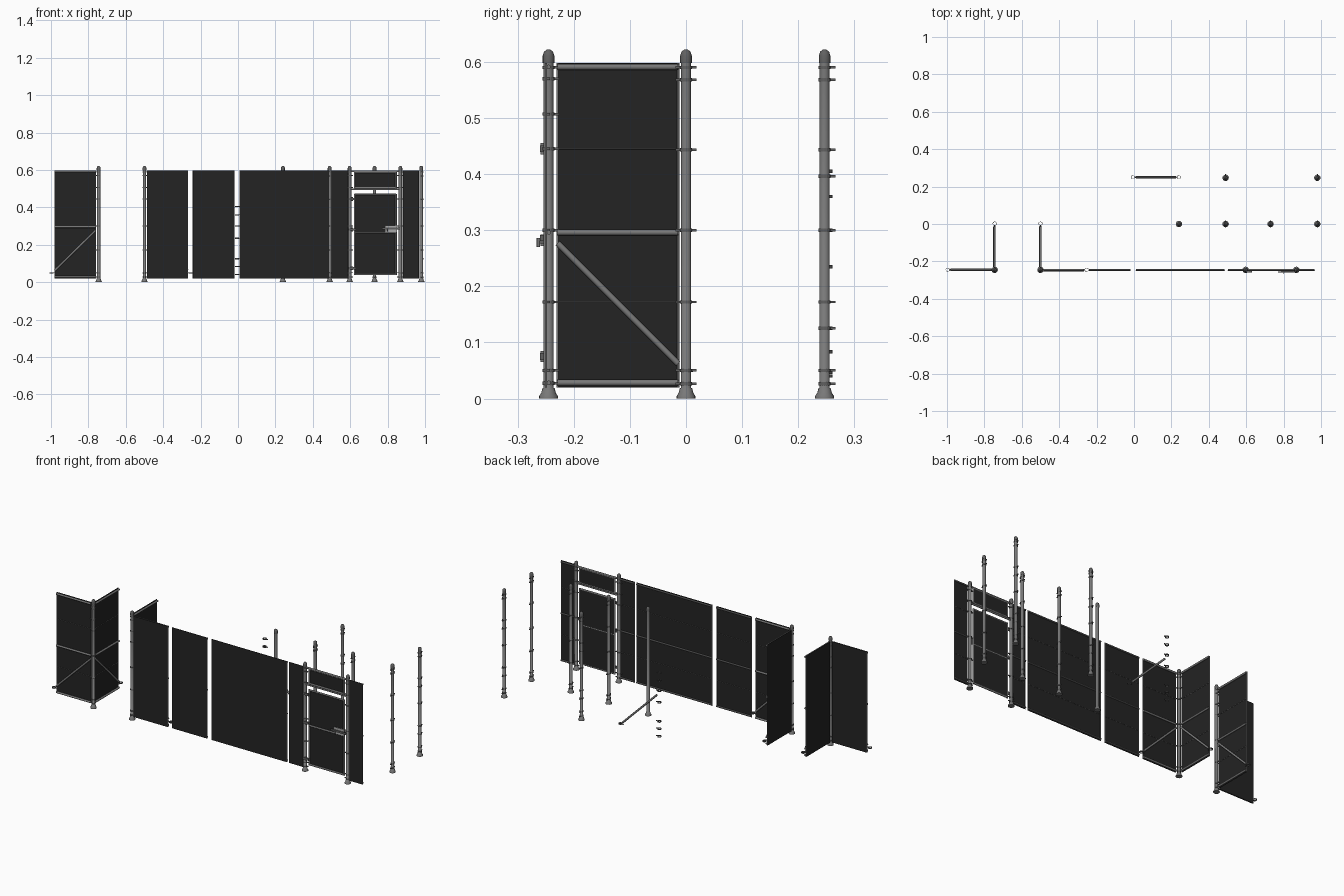
import bpy, bmesh
from math import cos, sin, tau
from mathutils import Vector

if "Cube" in bpy.data.objects:
    bpy.data.objects.remove(bpy.data.objects["Cube"])


def material(name, value):
    m = bpy.data.materials.new(name)
    m.use_nodes = True
    colour = (value, value, value, 1)
    m.diffuse_color = colour
    m.node_tree.nodes["Principled BSDF"].inputs["Base Color"].default_value = colour
    return m


STEEL = material("galvanised grey", 0.19)
DARK = material("dark mesh", 0.017)
FITTING = material("fitting grey", 0.12)
LIGHT = material("light latch grey", 0.4)
X, Y, Z = Vector((1, 0, 0)), Vector((0, 1, 0)), Vector((0, 0, 1))
FRONT = -0.245
TOP, MID, LOW = 0.591, 0.296, 0.028


def make(name, bm, mat, smooth=False):
    bmesh.ops.recalc_face_normals(bm, faces=bm.faces)
    for f in bm.faces:
        f.smooth = smooth and len(f.verts) == 4
    mesh = bpy.data.meshes.new(name)
    bm.to_mesh(mesh)
    bm.free()
    mesh.materials.append(mat)
    ob = bpy.data.objects.new(name, mesh)
    bpy.context.collection.objects.link(ob)
    return ob


def box(name, lo, hi, mat):
    bm = bmesh.new()
    bmesh.ops.create_cube(bm, size=1)
    lo, hi = Vector(lo), Vector(hi)
    for v in bm.verts:
        v.co = (lo + hi) / 2 + v.co * (hi - lo)
    return make(name, bm, mat)


def tube(name, p, q, r, mat=STEEL, sides=12):
    p, q = Vector(p), Vector(q)
    bm = bmesh.new()
    bmesh.ops.create_cone(bm, cap_ends=True, segments=sides, radius1=r, radius2=r,
                          depth=(q - p).length)
    turn = (q - p).to_track_quat('Z', 'Y')
    for v in bm.verts:
        v.co = turn @ v.co + (p + q) / 2
    return make(name, bm, mat, True)


def lathe(name, profile, at, mat, closed=False, sides=16):
    bm = bmesh.new()
    rings = [[bm.verts.new((at[0] + r * cos(tau * i / sides),
                            at[1] + r * sin(tau * i / sides), at[2] + z))
              for i in range(sides)] for r, z in profile]
    pairs = list(zip(rings, rings[1:]))
    if closed:
        pairs.append((rings[-1], rings[0]))
    else:
        bm.faces.new(rings[0])
        bm.faces.new(rings[-1])
    for a, b in pairs:
        for i in range(sides):
            j = (i + 1) % sides
            bm.faces.new((a[i], a[j], b[j], b[i]))
    return make(name, bm, mat, not closed)


# Clamp ring with a bolted tab pointing along a direction
def band(name, at, direction):
    lathe(name + "_ring", [(0.0085, -0.003), (0.0108, -0.003), (0.0108, 0.003), (0.0085, 0.003)],
          at, FITTING, True)
    c = Vector(at) + direction * 0.0135
    half = Vector((0.0025, 0.0025, 0.0022)) + Vector(abs(n) for n in direction) * 0.003
    box(name + "_tab", c - half, c + half, FITTING)


# Post with flared foot and domed cap
def post(name, x, y, directions, heights):
    lathe(name, [(0.017, 0), (0.017, 0.004), (0.013, 0.01), (0.011, 0.018), (0.009, 0.019),
                 (0.009, 0.6)], (x, y, 0), STEEL)
    lathe(name + "_cap", [(0.0103, 0.598), (0.0103, 0.611), (0.008, 0.618), (0.003, 0.622)],
          (x, y, 0), FITTING)
    for d in directions:
        for z in heights:
            band(name + "_band", (x, y, z), d)


# Mesh panel: origin, run direction, start and end along it, side the rails are on
def panel(name, origin, run, start, end, side, r=0.0055, brace=False):
    o = Vector(origin)
    a, b = o + run * start, o + run * end
    back = -side * (r + 0.0005)
    thin = -side * 0.002
    p, q = a + back + Z * 0.02, b + back + thin + Z * 0.598
    lo = [min(u, v) for u, v in zip(p, q)]
    hi = [max(u, v) for u, v in zip(p, q)]
    box(name + "_mesh", lo, hi, DARK)
    for z in (TOP, MID, LOW):
        tube(name + "_rail", a + Z * z, b + Z * z, r)
    for z in (0.445, 0.172):
        tube(name + "_wire", a + Z * z + back, b + Z * z + back, 0.0009, FITTING, 6)
    # Upright tension bars on the two edges
    for e in (a, b):
        tube(name + "_tension_bar", e + Z * 0.02 + back, e + Z * 0.598 + back, 0.002, STEEL, 8)
    if brace:
        tube(name + "_brace", a + Z * 0.277, b + Z * 0.062, r)
        band(name + "_brace_end", b + run * 0.016 + Z * 0.05, -run)


BANDS = (0.59, 0.57, 0.507, 0.445, 0.3, 0.172, 0.05, 0.027)

# Two braced corners
outer, inner = (-0.745, FRONT, 0), (-0.5, FRONT, 0)
panel("outer_corner_wing", outer, -X, 0.016, 0.235, -Y, brace=True)
panel("outer_corner_return", outer, Y, 0.016, 0.231, X, brace=True)
panel("inner_corner_wing", inner, X, 0.016, 0.231, Y, brace=True)
panel("inner_corner_return", inner, Y, 0.016, 0.231, X, brace=True)
post("outer_corner_post", *outer[:2], (-X, Y), BANDS)
post("inner_corner_post", *inner[:2], (X, Y), BANDS)

# Straight run of panels
for name, x0, x1 in (("short_panel", -0.24, -0.02), ("long_panel", 0.01, 0.485),
                     ("gate_side_panel_right", 0.502, 0.588),
                     ("gate_side_panel_left", 0.882, 0.965)):
    panel(name, (0, FRONT, 0), X, x0, x1, Y, r=0.004)

# Gate posts
post("gate_post_right", 0.597, FRONT, (-X, X), BANDS)
post("gate_post_left", 0.868, FRONT, (X, -X), BANDS)


# Framed infill used for gate leaf and transom
def frame(name, x0, x1, z0, z1, bars=()):
    box(name + "_mesh", (x0, FRONT + 0.002, z0), (x1, FRONT + 0.004, z1), DARK)
    for x in (x0, x1):
        tube(name + "_stile", (x, FRONT, z0 - 0.004), (x, FRONT, z1 + 0.004), 0.005)
    for z in (z0, z1, *bars):
        tube(name + "_bar", (x0, FRONT, z), (x1, FRONT, z), 0.005)


frame("gate_leaf", 0.624, 0.845, 0.042, 0.468, (0.265,))
frame("gate_transom", 0.624, 0.845, 0.505, 0.588)
for z in (0.497, 0.593):
    tube("transom_rail", (0.605, FRONT, z), (0.86, FRONT, z), 0.005)

# Hinges, latch and handle
for z in (0.445, 0.282, 0.075):
    box("hinge_strap", (0.59, FRONT - 0.015, z - 0.006), (0.63, FRONT - 0.006, z + 0.006), FITTING)
    tube("hinge_pin", (0.611, FRONT - 0.01, z - 0.01), (0.611, FRONT - 0.01, z + 0.01), 0.004)
box("latch_plate", (0.785, FRONT - 0.009, 0.268), (0.85, FRONT - 0.005, 0.304), LIGHT)
box("latch_bolt", (0.77, FRONT - 0.015, 0.281), (0.866, FRONT - 0.009, 0.291), FITTING)
tube("latch_knob", (0.8, FRONT - 0.018, 0.27), (0.8, FRONT - 0.018, 0.286), 0.003)

# Free-standing posts
SPARE = (0.59, 0.568, 0.443, 0.3, 0.172, 0.05, 0.026)
for x in (0.24, 0.49, 0.73, 0.98):
    post("line_post", x, 0, () if x < 0.3 else (-Y, Y), SPARE)
for x in (0.49, 0.98):
    post("back_post", x, 0.247, (Y,), SPARE + (0.396, 0.125))

# Loose brace and loose clamps
tube("loose_brace", (0.01, 0.25, 0.272), (0.225, 0.25, 0.058), 0.0055)
band("loose_brace_end", (0.24, 0.25, 0.047), -X)
for z in (0.04, 0.083, 0.125, 0.235, 0.3, 0.36, 0.405):
    band("loose_clamp", (-0.006, 0.25, z), X)
